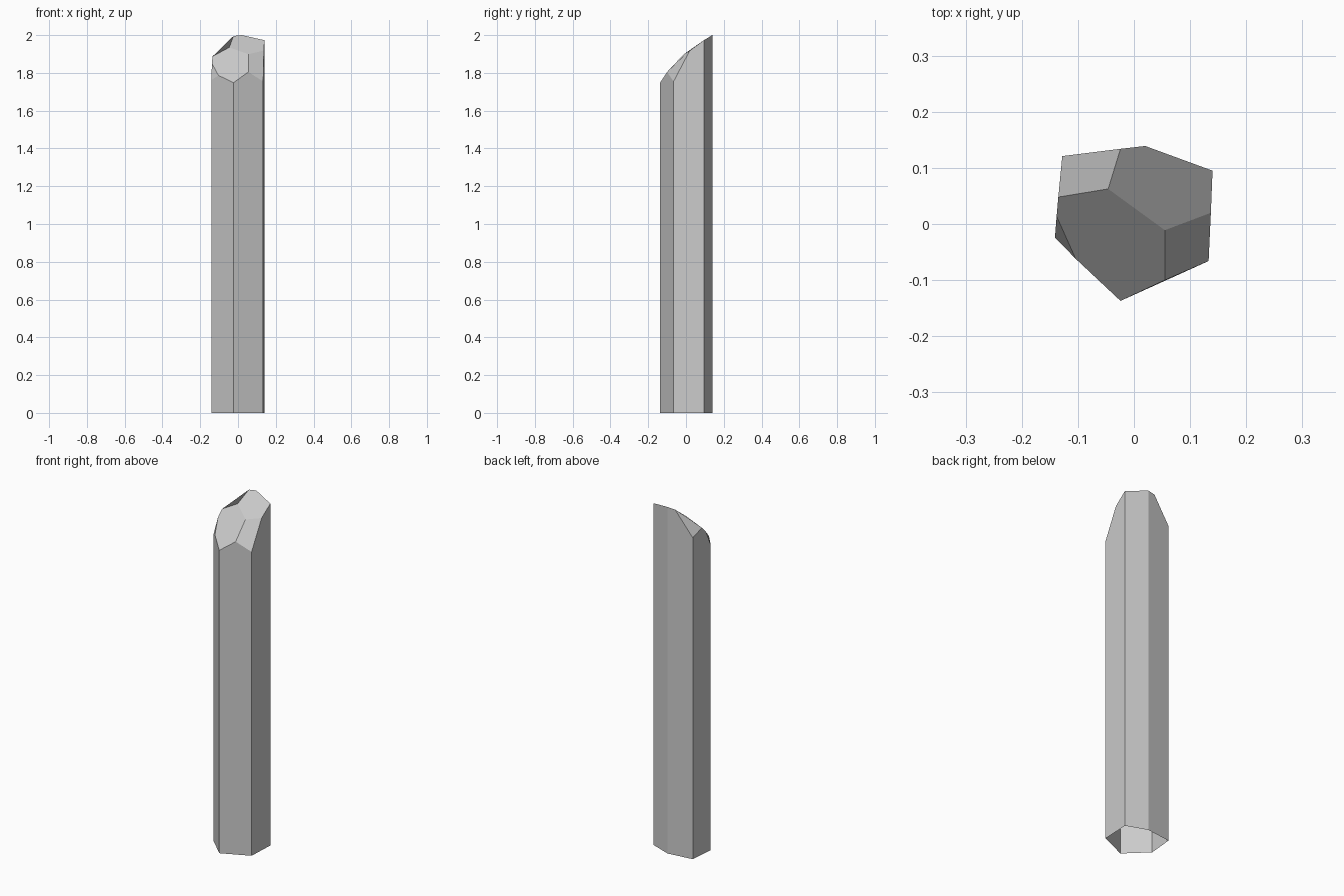
import bpy
import bmesh

cube = bpy.data.objects.get("Cube")
if cube:
    bpy.data.objects.remove(cube, do_unlink=True)

# Single grey stone colour
grey = bpy.data.materials.new("stone_grey")
grey.use_nodes = True
colour = (0.6, 0.6, 0.6, 1)
grey.diffuse_color = colour
grey.node_tree.nodes["Principled BSDF"].inputs["Base Color"].default_value = colour

# Slanted rim of the six-sided column, counter-clockwise from the front corner
rim = {
    "front": (-.024, -.137, 1.748),
    "front_notch": (.055, -.100, 1.805),
    "right_front": (.133, -.066, 1.754),
    "right_notch": (.137, .020, 1.918),
    "right_back": (.140, .095, 1.973),
    "back": (.020, .139, 2.0),
    "back_notch": (-.024, .134, 1.995),
    "left_back": (-.128, .121, 1.855),
    "left_notch": (-.135, .048, 1.887),
    "left_chip": (-.138, .014, 1.85),
    "left_front": (-.141, -.024, 1.762),
    "front_chip": (-.104, -.062, 1.787),
}
# Inner corners where the tip facets meet
inner = {"ridge_right": (.055, -.011, 1.899), "ridge_left": (-.046, .0625, 1.935)}

# Tip facets
facets = [
    "right_notch right_back back back_notch ridge_left ridge_right",
    "front front_notch ridge_right ridge_left left_notch left_chip front_chip",
    "back_notch left_back left_notch ridge_left",
    "front_notch right_front right_notch ridge_right",
    "left_chip left_front front_chip",
]

bm = bmesh.new()
top = {name: bm.verts.new(co) for name, co in {**rim, **inner}.items()}
for facet in facets:
    bm.faces.new([top[name] for name in facet.split()])

# Column corners reach the ground; the underside stays open
corners = [n for n in rim if not n.endswith(("notch", "chip"))]
foot = {n: bm.verts.new((rim[n][0], rim[n][1], 0)) for n in corners}
names = list(rim)
for a, b in zip(corners, corners[1:] + corners[:1]):
    i, j = names.index(a), names.index(b)
    span = names[i:j + 1] if j > i else names[i:] + names[:j + 1]
    bm.faces.new([foot[a], foot[b]] + [top[n] for n in reversed(span)])

bmesh.ops.recalc_face_normals(bm, faces=bm.faces)
mesh = bpy.data.meshes.new("stone_column")
bm.to_mesh(mesh)
bm.free()
mesh.materials.append(grey)
column = bpy.data.objects.new("stone_column", mesh)
bpy.context.collection.objects.link(column)
